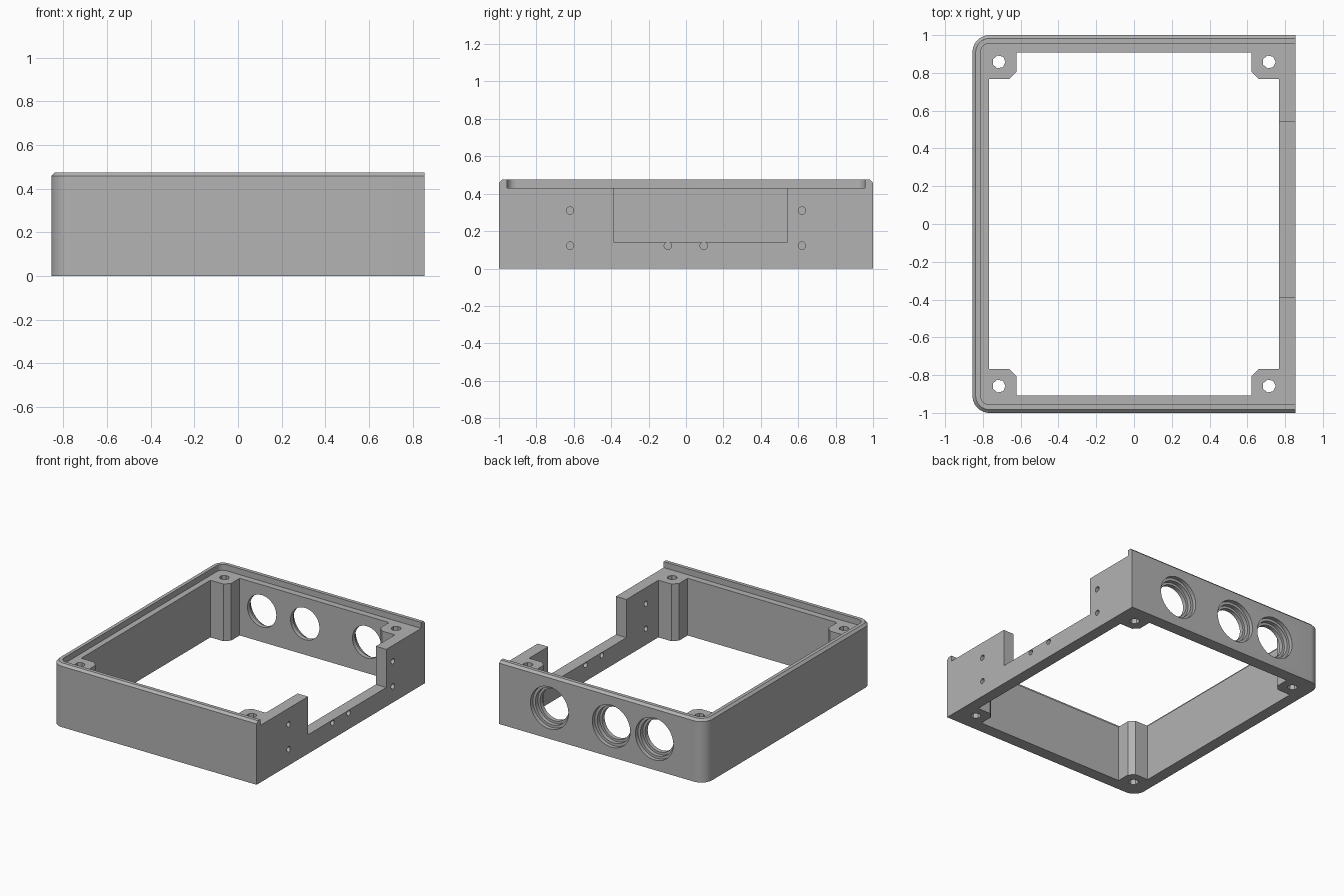
import bpy, bmesh, math

cube = bpy.data.objects.get("Cube")
if cube:
    bpy.data.objects.remove(cube, do_unlink=True)

X, Y = 0.855, 1.0            # half sizes of the frame
LEDGE, TOP = 0.43, 0.475     # lid ledge and lip heights

grey = bpy.data.materials.new("plain grey")
grey.use_nodes = True
COLOUR = (0.45, 0.45, 0.45, 1)
grey.diffuse_color = COLOUR
grey.node_tree.nodes["Principled BSDF"].inputs["Base Color"].default_value = COLOUR


def rounded(x0, x1, y, r, steps=10):
    """Outline with two rounded corners at x0 and square ones at x1."""
    pts = [(x1, -y), (x1, y)]
    for cy, start in ((y - r, 90), (r - y, 180)):
        for i in range(steps + 1):
            a = math.radians(start + 90 * i / steps)
            pts.append((x0 + r + r * math.cos(a), cy + r * math.sin(a)))
    return pts


def loft(name, layers):
    """Closed solid through (outline, height) layers."""
    bm = bmesh.new()
    rings = [[bm.verts.new((x, y, z)) for x, y in o] for o, z in layers]
    for a, b in zip(rings, rings[1:]):
        for i in range(len(a)):
            j = (i + 1) % len(a)
            bm.faces.new((a[i], a[j], b[j], b[i]))
    bm.faces.new(rings[0][::-1])
    bm.faces.new(rings[-1])
    bmesh.ops.recalc_face_normals(bm, faces=bm.faces)
    mesh = bpy.data.meshes.new(name)
    bm.to_mesh(mesh)
    bm.free()
    obj = bpy.data.objects.new(name, mesh)
    bpy.context.collection.objects.link(obj)
    mesh.materials.append(grey)
    return obj


def circle(r, sides):
    return [(r * math.cos(math.tau * i / sides), r * math.sin(math.tau * i / sides))
            for i in range(sides)]


cutters = []


def cut(name, layers, location=(0, 0, 0), rotation=(0, 0, 0)):
    obj = loft(name, layers)
    obj.location, obj.rotation_euler = location, rotation
    obj.hide_render = True
    cutters.append(obj)


# Outer body with a chamfered top rim on three sides
c = 0.017
body = loft("enclosure_frame", [
    (rounded(-X, X, Y, 0.09), 0),
    (rounded(-X, X, Y, 0.09), TOP - c),
    (rounded(-X + c, X, Y - c, 0.09 - c), TOP)])

# Lid recess, open on the right side
cut("lid_recess", [(rounded(-0.812, 1, 0.956, 0.047), LEDGE), (rounded(-0.812, 1, 0.956, 0.047), 0.6)])

# Cavity outline that leaves four chamfered corner posts
corner = [(0.768, 0.768), (0.66, 0.768), (0.622, 0.806), (0.622, 0.908)]
cavity = []
for sx, sy in ((1, 1), (-1, 1), (-1, -1), (1, -1)):
    part = [(sx * x, sy * y) for x, y in corner]
    cavity += part if sx * sy > 0 else part[::-1]
cut("cavity", [(cavity, -0.1), (cavity, 0.6)])

# Vertical screw holes in the posts
for sx in (-1, 1):
    for sy in (-1, 1):
        ring = circle(0.035, 7)
        cut("post_hole", [(ring, -0.1), (ring, 0.6)], (sx * 0.715, sy * 0.858, 0))

# Panel opening in the side wall
notch = [(0.7, -0.388), (0.95, -0.388), (0.95, 0.542), (0.7, 0.542)]
cut("panel_notch", [(notch, 0.143), (notch, 0.6)])

# Small holes through the side wall
for y, z in ((-0.62, 0.31), (0.62, 0.31), (-0.62, 0.122), (0.62, 0.122),
             (-0.097, 0.122), (0.095, 0.122)):
    ring = circle(0.02, 16)
    cut("side_hole", [(ring, -0.1), (ring, 0.15)], (0.8, y, z), (0, math.pi / 2, 0))

# Stepped connector holes in the back wall
for x in (-0.437, -0.078, 0.437):
    o, m, i = (circle(r, 40) for r in (0.158, 0.138, 0.12))
    cut("connector_hole",
        [(i, -0.2), (i, -0.06), (m, -0.06), (m, -0.03), (o, -0.03), (o, 0.1)],
        (x, Y, 0.233), (-math.pi / 2, 0, 0))

# Apply all cuts, then drop the cutters
bpy.context.view_layer.objects.active = body
body.select_set(True)
for obj in cutters:
    mod = body.modifiers.new(obj.name, "BOOLEAN")
    mod.operation, mod.solver, mod.object = "DIFFERENCE", "EXACT", obj
    bpy.ops.object.modifier_apply(modifier=mod.name)
for obj in cutters:
    bpy.data.objects.remove(obj, do_unlink=True)
bpy.ops.object.shade_smooth_by_angle(angle=math.radians(25))
